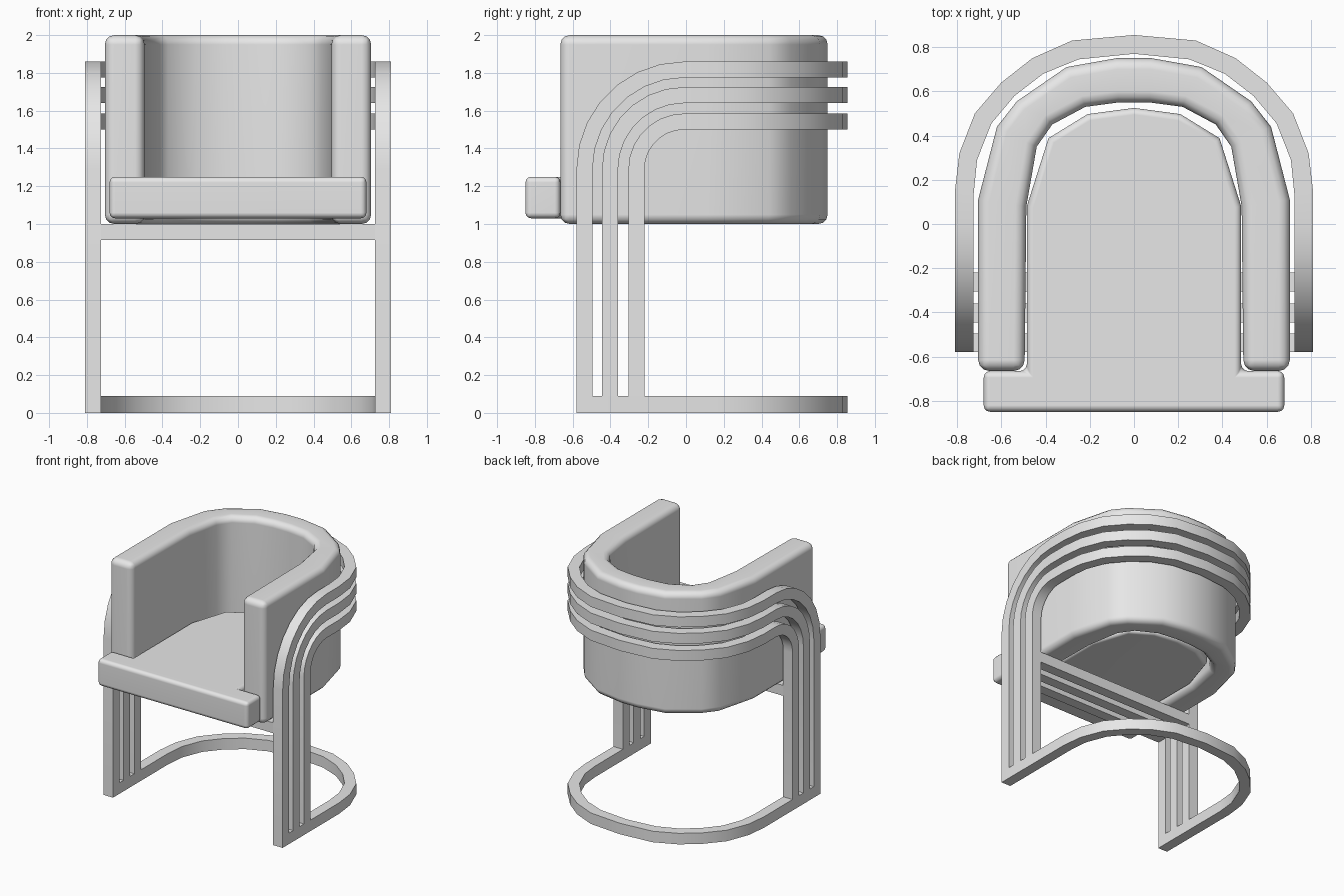
import bpy
import bmesh
from math import sin, cos, pi, radians
from mathutils import Vector

cube = bpy.data.objects.get("Cube")
if cube:
    bpy.data.objects.remove(cube, do_unlink=True)

grey = bpy.data.materials.new("light grey")
grey.use_nodes = True
grey.diffuse_color = (0.8, 0.8, 0.8, 1)
grey.node_tree.nodes["Principled BSDF"].inputs["Base Color"].default_value = (0.8, 0.8, 0.8, 1)


def finish(name, bm, bevel=0.0):
    """Round the hard edges if asked, then turn the bmesh into a shaded object."""
    bmesh.ops.recalc_face_normals(bm, faces=bm.faces[:])
    if bevel:
        hard = [e for e in bm.edges if e.calc_face_angle(0) > radians(60)]
        bmesh.ops.bevel(bm, geom=hard, offset=bevel, segments=3, profile=0.5,
                        affect='EDGES', clamp_overlap=True)
    mesh = bpy.data.meshes.new(name)
    bm.to_mesh(mesh)
    bm.free()
    mesh.materials.append(grey)
    obj = bpy.data.objects.new(name, mesh)
    bpy.context.collection.objects.link(obj)
    bpy.ops.object.select_all(action='DESELECT')
    obj.select_set(True)
    bpy.context.view_layer.objects.active = obj
    bpy.ops.object.shade_smooth_by_angle(angle=radians(38))
    if bevel:
        mod = obj.modifiers.new("even shading", 'WEIGHTED_NORMAL')
        mod.keep_sharp = True
    return obj


def sweep(name, stations, bevel=0.0):
    """Skin a row of four-cornered sections and cap both ends."""
    bm = bmesh.new()
    rings = [[bm.verts.new(p) for p in s] for s in stations]
    for a, b in zip(rings, rings[1:]):
        for i in range(4):
            j = (i + 1) % 4
            bm.faces.new((a[i], a[j], b[j], b[i]))
    bm.faces.new(rings[0])
    bm.faces.new(rings[-1])
    return finish(name, bm, bevel)


def prism(name, outline, z0, z1, bevel=0.0):
    """Extrude a plan outline upward."""
    bm = bmesh.new()
    face = bm.faces.new([bm.verts.new((x, y, z0)) for x, y in outline])
    top = bmesh.ops.extrude_face_region(bm, geom=[face])["geom"]
    bmesh.ops.translate(bm, vec=(0, 0, z1 - z0),
                        verts=[v for v in top if isinstance(v, bmesh.types.BMVert)])
    return finish(name, bm, bevel)


def plan_sections(outer, inner, z0, z1):
    return [[Vector((*o, z0)), Vector((*o, z1)), Vector((*i, z1)), Vector((*i, z0))]
            for o, i in zip(outer, inner)]


def mirrored(half):
    """Complete a row of sections that runs from the left side to the middle."""
    flip = [[Vector((-p.x, p.y, p.z)) for p in s] for s in reversed(half)]
    if abs(half[-1][0].x) < 1e-5:
        flip = flip[1:]
    return half + flip


# Plan of the bent frame, left half
X_OUT, X_IN, FRONT, RAIL = 0.81, 0.725, -0.58, 0.09
frame_outer = [(X_OUT, 0.15), (0.79, 0.32), (0.72, 0.50), (0.60, 0.64),
               (0.46, 0.75), (0.28, 0.83), (0, 0.855)]
frame_inner = [(X_IN, 0.14), (0.71, 0.29), (0.645, 0.455), (0.54, 0.58),
               (0.41, 0.68), (0.25, 0.745), (0, 0.77)]

# Floor rail
rail = plan_sections([(X_OUT, FRONT)] + frame_outer, [(X_IN, FRONT)] + frame_inner, 0, RAIL)
sweep("floor_rail", mirrored(rail))

# Three nested tubes: leg, bend, armrest and back hoop in one run, plus a crossbar each
BEND_Y, BEND_Z, STEPS = -0.01, 1.29, 7
for label, r_in, r_out in (("outer", 0.485, 0.57), ("middle", 0.35, 0.435), ("inner", 0.21, 0.295)):
    def side_section(y_out, z_out, y_in, z_in):
        return [Vector((X_OUT, y_in, z_in)), Vector((X_OUT, y_out, z_out)),
                Vector((X_IN, y_out, z_out)), Vector((X_IN, y_in, z_in))]

    tube = [side_section(BEND_Y - r_out, RAIL, BEND_Y - r_in, RAIL)]
    for k in range(STEPS + 1):
        c, s = cos(pi / 2 * k / STEPS), sin(pi / 2 * k / STEPS)
        tube.append(side_section(BEND_Y - r_out * c, BEND_Z + r_out * s,
                                 BEND_Y - r_in * c, BEND_Z + r_in * s))
    tube += plan_sections(frame_outer, frame_inner, BEND_Z + r_in, BEND_Z + r_out)
    sweep(label + "_frame_tube", mirrored(tube))

    y0, y1 = BEND_Y - r_out, BEND_Y - r_in
    prism(label + "_crossbar", [(-X_IN, y0), (X_IN, y0), (X_IN, y1), (-X_IN, y1)], 0.915, 1.0)

# Wraparound back and arm cushion
back_outer = [(0.705, -0.665), (0.705, 0.11), (0.62, 0.44), (0.53, 0.555), (0.305, 0.71), (0.08, 0.75)]
back_inner = [(0.495, -0.665), (0.487, 0.08), (0.44, 0.35), (0.37, 0.45), (0.22, 0.53), (0.07, 0.55)]
sweep("back_cushion", mirrored(plan_sections(back_outer, back_inner, 1.0, 2.0)), 0.05)

# T-shaped seat cushion
seat_half = [(0.68, -0.85), (0.68, -0.665), (0.485, -0.665), (0.485, 0.08),
             (0.387, 0.388), (0.21, 0.497)]
seat = seat_half + [(0, 0.525)] + [(-x, y) for x, y in reversed(seat_half)]
prism("seat_cushion", seat, 1.03, 1.25, 0.03)
